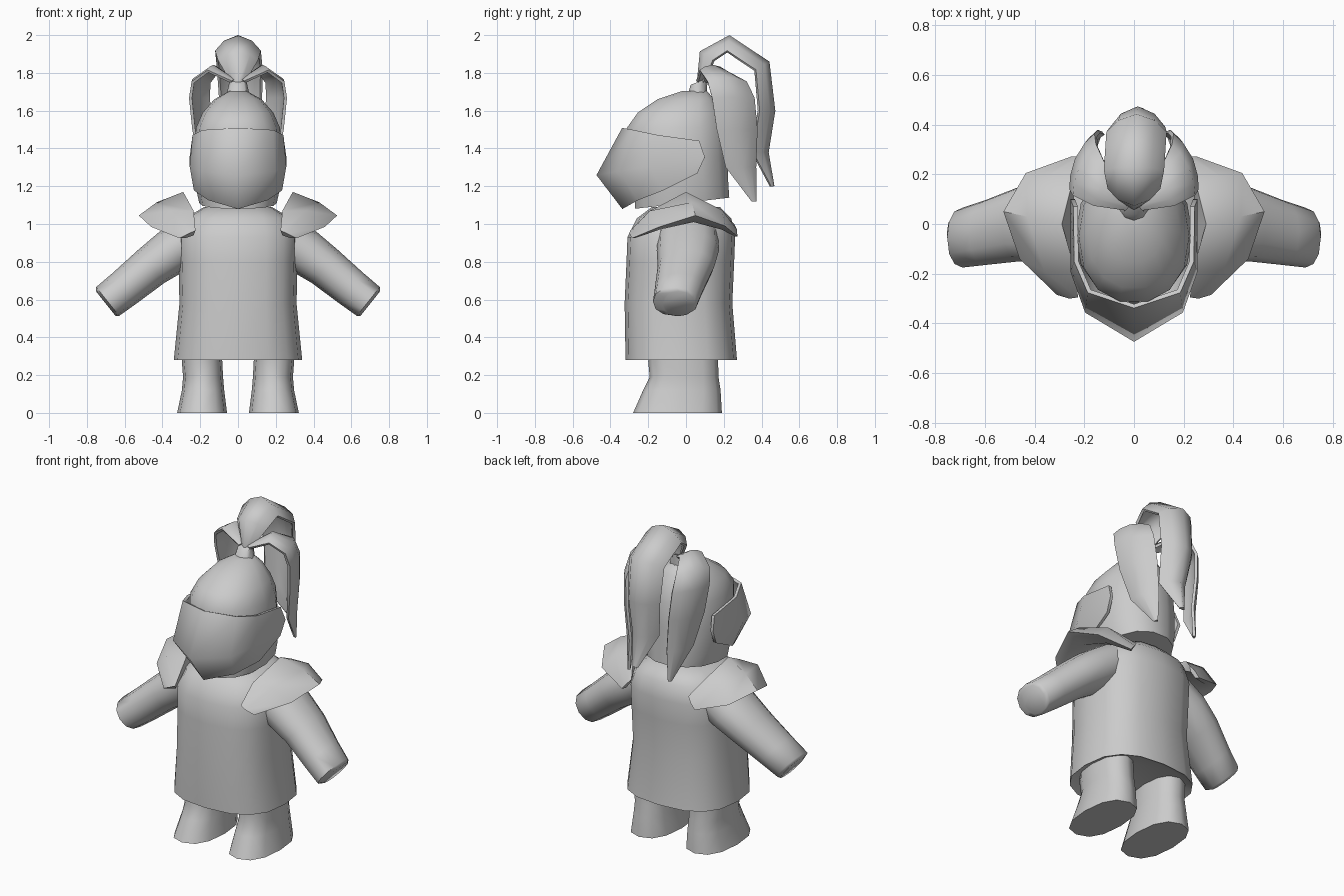
import bpy, bmesh, math
from mathutils import Vector

if "Cube" in bpy.data.objects:
    bpy.data.objects.remove(bpy.data.objects["Cube"])

GREY = bpy.data.materials.new("plain_grey")
GREY.diffuse_color = (0.6, 0.6, 0.6, 1)
GREY.use_nodes = True
GREY.node_tree.nodes["Principled BSDF"].inputs["Base Color"].default_value = GREY.diffuse_color


def finish(name, bm, mirror=False, thickness=0, angle=60):
    """Turn a bmesh into a shaded object, optionally mirrored and thickened."""
    bmesh.ops.recalc_face_normals(bm, faces=bm.faces)
    mesh = bpy.data.meshes.new(name)
    bm.to_mesh(mesh)
    bm.free()
    mesh.materials.append(GREY)
    ob = bpy.data.objects.new(name, mesh)
    bpy.context.collection.objects.link(ob)
    bpy.ops.object.select_all(action='DESELECT')
    ob.select_set(True)
    bpy.context.view_layer.objects.active = ob
    if thickness:
        mod = ob.modifiers.new("thickness", 'SOLIDIFY')
        mod.thickness = thickness
        mod.offset = 0
        bpy.ops.object.modifier_apply(modifier=mod.name)
    if mirror:
        mod = ob.modifiers.new("mirror", 'MIRROR')
        bpy.ops.object.modifier_apply(modifier=mod.name)
    bpy.ops.object.shade_smooth_by_angle(angle=math.radians(angle))
    return ob


def skin(name, rows, closed, **kw):
    """Bridge equal-length rows of points; closed rows also get end caps."""
    bm = bmesh.new()
    vs = [[bm.verts.new(p) for p in row] for row in rows]
    n = len(rows[0])
    for a, b in zip(vs, vs[1:]):
        for i in range(n if closed else n - 1):
            j = (i + 1) % n
            bm.faces.new((a[i], a[j], b[j], b[i]))
    if closed:
        bm.faces.new(vs[0])
        bm.faces.new(vs[-1])
    return finish(name, bm, **kw)


def loft(name, rings, n=12, power=2.0, **kw):
    """Rings are (centre, u vector, v vector)."""
    def se(c):
        return math.copysign(abs(c) ** (2 / power), c)
    rows = []
    for c, u, v in rings:
        c, u, v = Vector(c), Vector(u), Vector(v)
        ang = [2 * math.pi * i / n for i in range(n)]
        rows.append([c + u * se(math.cos(a)) + v * se(math.sin(a)) for a in ang])
    return skin(name, rows, True, **kw)


def ribbon(name, path, side, depth, mirror=False):
    """Arched, tapering lock; path is (x, y, z, half width) along its ridge."""
    side = Vector(side).normalized()
    pts = [Vector(p[:3]) for p in path]
    rows = []
    for i, p in enumerate(pts):
        t = pts[min(i + 1, len(pts) - 1)] - pts[max(i - 1, 0)]
        normal = side.cross(t).normalized()
        w = path[i][3]
        d = normal * depth * min(1, w / 0.08)
        rows.append([p + side * w * k - d * f for k, f in
                     ((-1, 1), (-.6, .35), (0, 0), (.6, .35), (1, 1))])
    return skin(name, rows, False, mirror=mirror, thickness=0.016)


# tunic: (z, y centre, half width, half depth), with a recessed underside
tunic = [(.31, -.025, .28, .24), (.28, -.025, .34, .295), (.58, -.04, .31, .285),
         (.80, -.03, .315, .285), (.93, -.025, .318, .285), (1.03, -.01, .28, .25),
         (1.09, .0, .18, .18)]
loft("tunic", [((0, y, z), (rx, 0, 0), (0, ry, 0)) for z, y, rx, ry in tunic],
     n=16, power=2.6)

# arms: (centre, radius across, radius in y)
arms = [((.20, .01, .95), .13, .16), ((.34, .01, .86), .125, .165),
        ((.46, .0, .775), .112, .15), ((.60, -.035, .66), .103, .13),
        ((.69, -.055, .59), .098, .12), ((.70, -.04, .578), .085, .085)]
loft("arm", [(c, (r * .62, 0, r * .78), (0, ry, 0)) for c, r, ry in arms],
     n=12, power=2.2, mirror=True)

# legs with flared feet: (x, y, z, half width, half depth)
legs = [(.19, -.01, .38, .10, .18), (.19, -.015, .27, .107, .185),
        (.185, -.01, .19, .106, .182), (.185, -.022, .12, .112, .205),
        (.19, -.045, .0, .132, .235)]
loft("leg", [((x, y, z), (rx, 0, 0), (0, ry, 0)) for x, y, z, rx, ry in legs],
     n=12, power=2.4, mirror=True)

# shoulder plates, from front tip over the top to the back tip
# each section: inner wall foot, inner top, crown, outer rim, underside
plate = [
    [(.235, -.275, .94), (.225, -.295, .965), (.26, -.30, .95), (.31, -.285, .925), (.28, -.27, .925)],
    [(.24, -.17, 1.02), (.235, -.19, 1.07), (.36, -.19, 1.07), (.46, -.14, .985), (.38, -.14, .97)],
    [(.25, .0, 1.07), (.29, .0, 1.17), (.43, .03, 1.115), (.525, .05, 1.045), (.40, .04, 1.01)],
    [(.24, .15, 1.03), (.25, .16, 1.09), (.35, .19, 1.075), (.435, .205, .99), (.36, .19, .97)],
    [(.21, .245, .97), (.195, .255, 1.0), (.22, .27, .97), (.25, .272, .935), (.235, .255, .935)]]
skin("shoulder_plate", plate, True, mirror=True, angle=50)

# helmet: (z, y centre, half width, half depth, tilt)
helm = [(1.11, -.02, .205, .255, .03), (1.20, -.025, .225, .255, .01),
        (1.36, -.04, .235, .264, 0), (1.51, -.05, .222, .268, 0),
        (1.59, -.035, .187, .225, 0), (1.66, .0, .125, .155, 0), (1.705, .045, .045, .065, 0)]
loft("helmet", [((0, y, z), (rx, 0, 0), (0, ry, t)) for z, y, rx, ry, t in helm],
     n=14, power=2.2)

# pointed visor, one cheek hinge round the nose to the other
cheek = [
    [(.235, .07, 1.44), (.247, .10, 1.355), (.24, .06, 1.27)],
    [(.232, -.15, 1.47), (.247, -.19, 1.305), (.225, -.12, 1.18)],
    [(.18, -.27, 1.495), (.19, -.35, 1.28), (.15, -.25, 1.13)],
    [(0, -.33, 1.505), (0, -.465, 1.26), (0, -.33, 1.085)]]
other = [[(-x, y, z) for x, y, z in row] for row in cheek[-2::-1]]
skin("visor", cheek + other, False, thickness=0.018, angle=62)

# plume socket on the crown
loft("plume_socket", [((0, .055, 1.68), (.062, 0, 0), (0, .055, .02)),
                      ((0, .07, 1.755), (.045, 0, 0), (0, .045, .018))], n=8)

# plume: one tall middle lock and a drooping lock on each side
ribbon("plume_middle", [(0, .065, 1.75, .03), (0, .08, 1.91, .10), (0, .23, 1.992, .115),
                        (.01, .435, 1.855, .115), (.015, .465, 1.60, .105),
                        (.025, .43, 1.38, .085), (.03, .46, 1.20, .012)],
       (1, 0, 0), 0.08)
ribbon("plume_side", [(.02, .08, 1.76, .025), (.13, .14, 1.835, .07), (.215, .225, 1.77, .11),
                      (.23, .26, 1.67, .12), (.215, .28, 1.50, .115),
                      (.185, .30, 1.30, .085), (.14, .36, 1.12, .01)],
       (.4, -.9, 0), 0.03, mirror=True)
